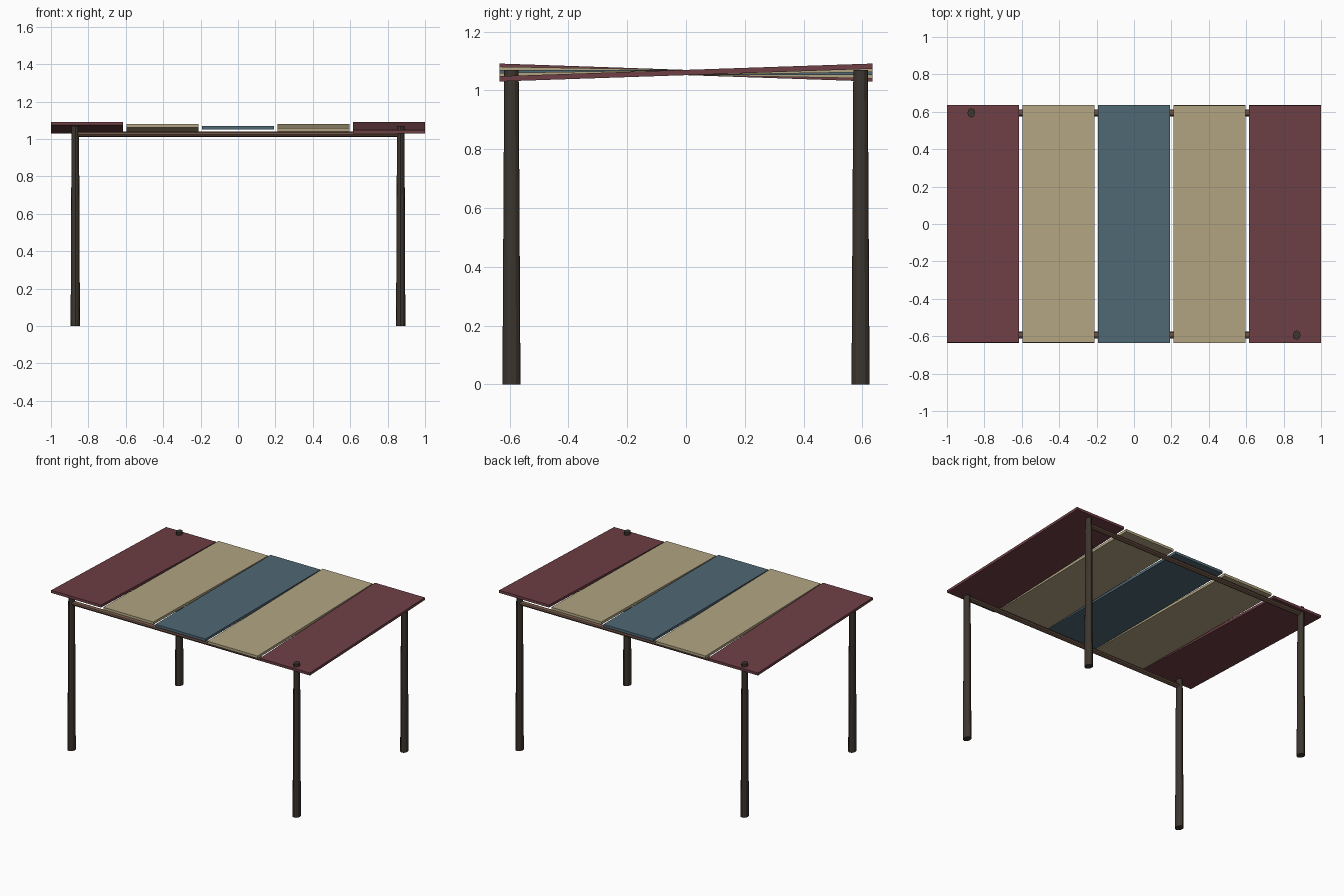
import bpy, math

if "Cube" in bpy.data.objects:
    bpy.data.objects.remove(bpy.data.objects["Cube"])


def material(name, rgb):
    m = bpy.data.materials.new(name)
    m.diffuse_color = (*rgb, 1)
    m.use_nodes = True
    m.node_tree.nodes["Principled BSDF"].inputs["Base Color"].default_value = m.diffuse_color
    return m


RED = material("maroon", (0.156, 0.050, 0.060))
TAN = material("sand", (0.445, 0.376, 0.223))
BLUE = material("slate blue", (0.080, 0.138, 0.174))
DARK = material("dark wood", (0.048, 0.037, 0.028))
BROWN = material("brown wood", (0.147, 0.084, 0.058))


def finish(name, mat):
    ob = bpy.context.object
    ob.name = name
    ob.data.materials.append(mat)
    return ob


# Table top: five planks twisting progressively along x
pitch, width, length, thick = 0.4035, 0.386, 1.27, 0.018
for i, mat in zip(range(-2, 3), (RED, TAN, BLUE, TAN, RED)):
    bpy.ops.mesh.primitive_cube_add(size=1, location=(i * pitch, 0, 1.061),
                                    rotation=(math.radians(0.97 * i), 0, 0))
    ob = finish(f"top_plank_{i + 3}", mat)
    ob.scale = (width, length, thick)

# Four tapered oval legs
for sx, side in ((-1, "left"), (1, "right")):
    for sy, end in ((-1, "front"), (1, "back")):
        bpy.ops.mesh.primitive_cone_add(vertices=12, radius1=0.025, radius2=0.02,
                                        depth=1.07, location=(sx * 0.87, sy * 0.594, 0.535))
        ob = finish(f"{end}_{side}_leg", DARK)
        ob.scale = (1, 1.23, 1)

# Two long oval rails under the planks
for sy, end in ((-1, "front"), (1, "back")):
    bpy.ops.mesh.primitive_cylinder_add(vertices=10, radius=0.015, depth=1.74,
                                        location=(0, sy * 0.594, 1.025),
                                        rotation=(0, math.pi / 2, 0))
    ob = finish(f"{end}_rail", BROWN)
    ob.scale = (1, 1.23, 1)
